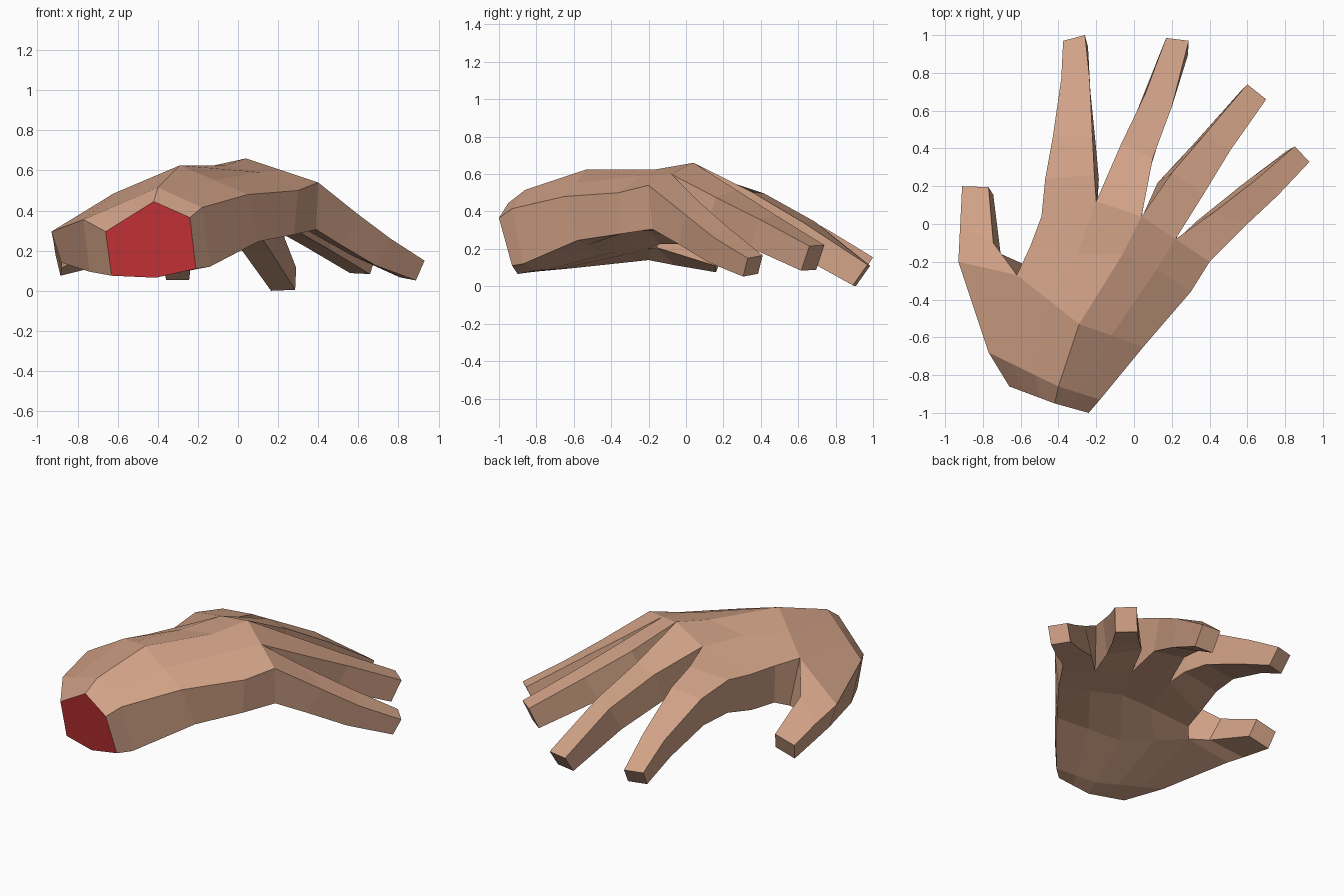
import bpy, bmesh
from mathutils import Vector as V

if "Cube" in bpy.data.objects:
    bpy.data.objects.remove(bpy.data.objects["Cube"])

def material(name, rgb):
    m = bpy.data.materials.new(name)
    m.diffuse_color = (*rgb, 1)
    m.use_nodes = True
    m.node_tree.nodes["Principled BSDF"].inputs["Base Color"].default_value = m.diffuse_color
    return m

bm = bmesh.new()

def wide_row(outer, ridge, edge, web=None):
    """Six points across the hand: thumb side, ridge, little-finger side."""
    a, c, e = V(outer), V(ridge), V(edge)
    w = V(web) if web else a.lerp(c, 0.33)
    pts = [a, w, w.lerp(c, 0.5), c, c.lerp(e, 0.5), e]
    return [bm.verts.new(p) for p in pts]

def knuckle_row(*pts):
    """Five points across the hand, in front of the thumb."""
    return [None] + [bm.verts.new(p) for p in pts]

# Back of the hand, from wrist to knuckles
top = [
    wide_row((-.66, -.86, .30), (-.42, -.95, .45), (-.24, -1.0, .37)),
    wide_row((-.77, -.68, .36), (-.40, -.86, .52), (-.18, -.93, .42)),
    wide_row((-.93, -.20, .30), (-.29, -.53, .63), (.05, -.65, .485), (-.62, -.27, .49)),
    knuckle_row((-.55, -.12, .48), (-.30, -.16, .59), (-.06, -.16, .63), (.12, -.24, .595), (.30, -.36, .505)),
    knuckle_row((-.49, .04, .47), (-.20, .12, .60), (.04, .04, .665), (.22, -.08, .605), (.40, -.20, .545)),
]
# Palm side, same layout
low = [
    wide_row((-.63, -.84, .08), (-.41, -.90, .07), (-.21, -.93, .115)),
    wide_row((-.74, -.62, .10), (-.38, -.80, .09), (-.14, -.87, .125)),
    wide_row((-.88, -.20, .145), (-.30, -.48, .20), (.10, -.58, .25), (-.59, -.21, .20)),
    knuckle_row((-.53, -.14, .23), (-.28, -.18, .28), (-.08, -.20, .30), (.10, -.28, .30), (.28, -.35, .285)),
    knuckle_row((-.48, .02, .23), (-.195, .09, .30), (.04, .03, .31), (.22, -.09, .30), (.39, -.18, .31)),
]

# Skin of the palm: both surfaces and the two sides
for r in range(4):
    first = 0 if r < 2 else 1
    for j in range(first, 5):
        for g in (top, low):
            bm.faces.new((g[r][j], g[r][j + 1], g[r + 1][j + 1], g[r + 1][j]))
    for j in (first, 5):
        bm.faces.new((top[r][j], top[r + 1][j], low[r + 1][j], low[r][j]))

# Cut end of the wrist
cap = bm.faces.new(top[0] + low[0][::-1])
cap.material_index = 1

def finger(row, j, stations):
    """Grow a four-sided finger from one palm opening.
    Station: left x, y, z, right x, y, z of the upper face, thickness."""
    ring = [top[row][j], top[row][j + 1], low[row][j + 1], low[row][j]]
    prev = (ring[0].co + ring[1].co) / 2
    for s in stations:
        left, right = V(s[:3]), V(s[3:6])
        mid = (left + right) / 2
        down = (mid - prev).cross(right - left).normalized() * s[6]
        if down.z > 0:
            down = -down
        new = [bm.verts.new(p) for p in (left, right, right + down, left + down)]
        for k in range(4):
            n = (k + 1) % 4
            bm.faces.new((ring[k], ring[n], new[n], new[k]))
        ring, prev = new, mid
    bm.faces.new(ring)

# Thumb
finger(2, 0, [(-.92, .00, .25, -.745, -.10, .345, .15),
              (-.91, .20, .185, -.77, .195, .22, .115)])
# Index finger
finger(4, 1, [(-.47, .24, .505, -.21, .26, .53, .23),
              (-.43, .46, .455, -.22, .46, .475, .20),
              (-.385, .77, .295, -.235, .77, .30, .15),
              (-.375, .97, .16, -.26, 1.0, .16, .12)])
# Middle finger
finger(4, 2, [(-.07, .42, .50, .10, .35, .51, .20),
              (.06, .69, .35, .20, .62, .35, .17),
              (.17, .985, .115, .29, .97, .12, .135)])
# Ring finger
finger(4, 3, [(.20, .27, .52, .37, .16, .48, .20),
              (.38, .48, .385, .51, .39, .365, .17),
              (.60, .74, .225, .70, .66, .22, .145)])
# Little finger
finger(4, 4, [(.42, .06, .465, .60, .00, .385, .18),
              (.64, .23, .315, .76, .15, .265, .155),
              (.85, .41, .17, .93, .33, .155, .11)])

bmesh.ops.recalc_face_normals(bm, faces=bm.faces[:])

# Rest the lowest fingertip on the ground
lowest = min(v.co.z for v in bm.verts)
bmesh.ops.translate(bm, verts=bm.verts[:], vec=(0, 0, -lowest))

mesh = bpy.data.meshes.new("hand")
bm.to_mesh(mesh)
bm.free()
mesh.materials.append(material("skin", (.64, .36, .24)))
mesh.materials.append(material("wrist_red", (.60, .035, .04)))
hand = bpy.data.objects.new("hand", mesh)
bpy.context.collection.objects.link(hand)
